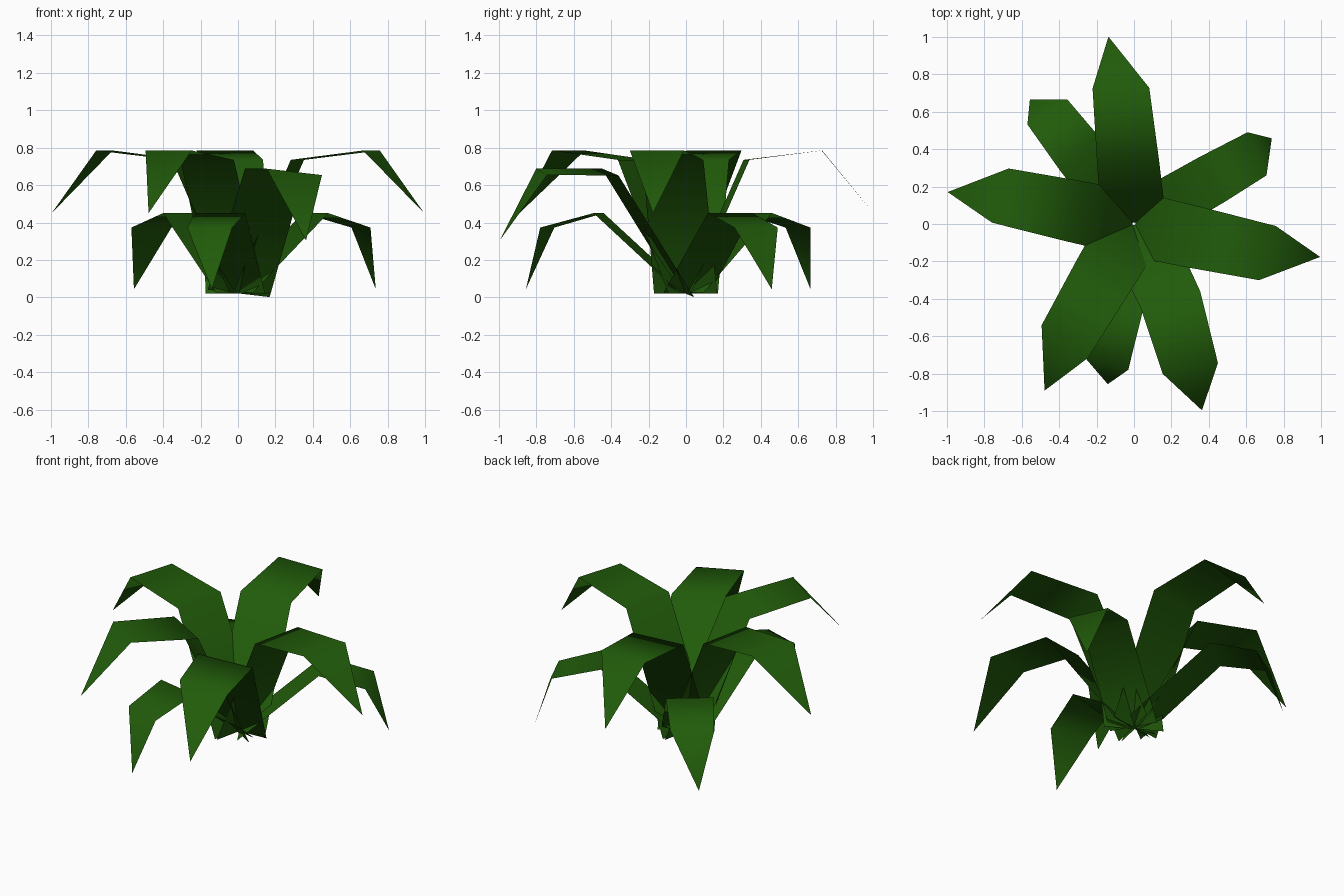
import bpy, bmesh
from math import radians
from mathutils import Matrix

if "Cube" in bpy.data.objects:
    bpy.data.objects.remove(bpy.data.objects["Cube"], do_unlink=True)

green = bpy.data.materials.new("leaf_green")
green.use_nodes = True
color = (0.015, 0.104, 0.003, 1)
green.diffuse_color = color
green.node_tree.nodes["Principled BSDF"].inputs["Base Color"].default_value = color

# Side profiles: (outward, height) at base, bend, shoulder, tip
TALL = [(0.008, 0.02), (0.325, 0.735), (0.73, 0.785), (1.01, 0.45)]
DROOP = [(0.005, 0.021), (0.445, 0.675), (0.825, 0.675), (1.058, 0.31)]
LOW = [(0.008, 0.025), (0.477, 0.45), (0.757, 0.373), (0.867, 0.043)]


def leaf(name, profile, angle, size=1.0, roll=0.0):
    """A thin folded blade with a pointed tip, growing outward at the angle."""
    bm = bmesh.new()
    half_widths = [0.173 * size, 0.166 * size, 0.151 * size]
    rows = []
    for (r, z), w in zip(profile, half_widths):
        skew = 0.013 if (r, z) == profile[2] else 0
        rows.append((bm.verts.new((r - skew, -w, z)), bm.verts.new((r + skew, w, z))))
    tip = bm.verts.new((profile[3][0], 0.04 * size, profile[3][1]))

    for (a, b), (c, d) in zip(rows, rows[1:]):
        bm.faces.new((a, c, d, b))
    bm.faces.new((rows[-1][0], tip, rows[-1][1]))
    for f in bm.faces:
        f.smooth = True
    bm.transform(Matrix.Rotation(radians(angle), 4, "Z") @ Matrix.Rotation(radians(roll), 4, "X"))
    bm.normal_update()

    mesh = bpy.data.meshes.new(name)
    bm.to_mesh(mesh)
    bm.free()
    mesh.materials.append(green)
    bpy.context.collection.objects.link(bpy.data.objects.new(name, mesh))


# Tall upper leaves
for name, angle in [("back", 95.5), ("left", -12.3), ("right", 168), ("front_right", -120.5)]:
    leaf("tall_leaf_" + name, TALL, angle)

# One tall leaf leaning forward and twisted
leaf("leaning_leaf_front_left", DROOP, -74, roll=-6.5)

# Short lower leaves
for name, angle in [("left", 29.7), ("back_right", 127.7), ("front", -101.5)]:
    leaf("low_leaf_" + name, LOW, angle, size=0.83)
